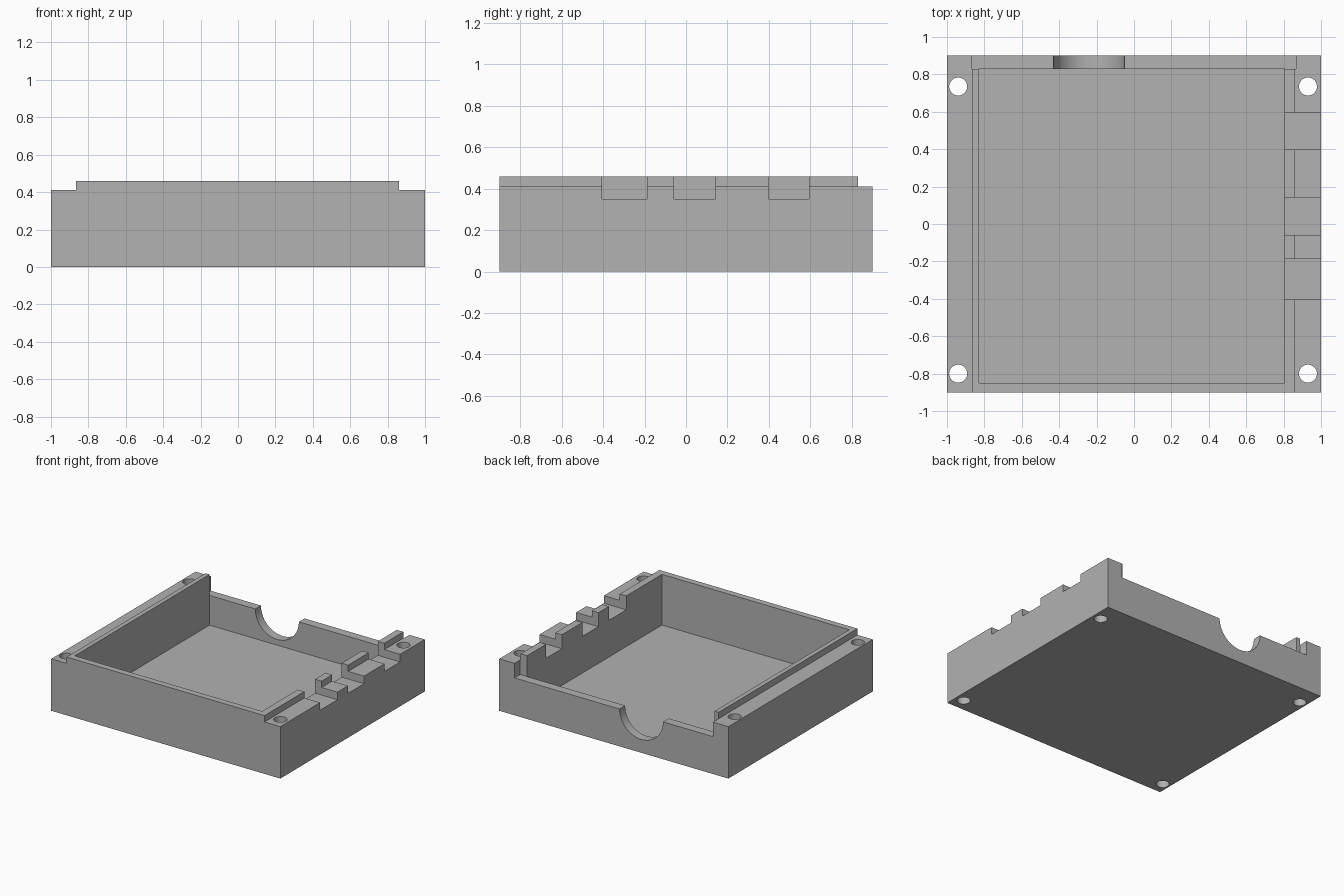
import bpy
import math

if "Cube" in bpy.data.objects:
    bpy.data.objects.remove(bpy.data.objects["Cube"], do_unlink=True)

grey = bpy.data.materials.new("plain_grey")
grey.use_nodes = True
COLOUR = (0.445, 0.445, 0.445, 1)
grey.diffuse_color = COLOUR
grey.node_tree.nodes["Principled BSDF"].inputs["Base Color"].default_value = COLOUR


def box(name, x, y, z):
    """Box from (min, max) ranges on each axis."""
    bpy.ops.mesh.primitive_cube_add(size=1)
    ob = bpy.context.object
    ob.name = name
    for v in ob.data.vertices:
        v.co = [r[0] if c < 0 else r[1] for c, r in zip(v.co, (x, y, z))]
    ob.data.materials.append(grey)
    return ob


def cylinder(name, radius, depth, location, rotation=(0, 0, 0)):
    bpy.ops.mesh.primitive_cylinder_add(vertices=64, radius=radius, depth=depth,
                                        location=location, rotation=rotation)
    ob = bpy.context.object
    ob.name = name
    ob.data.materials.append(grey)
    return ob


def cut(target, cutter):
    """Subtract the cutter, then remove it."""
    mod = target.modifiers.new("cut", "BOOLEAN")
    mod.operation = "DIFFERENCE"
    mod.solver = "EXACT"
    mod.object = cutter
    bpy.context.view_layer.objects.active = target
    bpy.ops.object.modifier_apply(modifier=mod.name)
    bpy.data.objects.remove(cutter, do_unlink=True)


TOP, LEDGE, WALL, SLOT, FLOOR = 0.46, 0.41, 0.295, 0.35, 0.06
LIP_L, LIP_R, BACK = -0.866, 0.862, 0.83
ABOVE = 0.8

tray = box("enclosure_tray", (-1, 1), (-0.9, 0.9), (0, TOP))

# ledges beside the raised lip
cut(tray, box("left_ledge", (-1.2, LIP_L), (-1.2, 1.2), (LEDGE, ABOVE)))
cut(tray, box("right_ledge", (LIP_R, 1.2), (-1.2, 1.2), (LEDGE, ABOVE)))
cut(tray, box("back_ledge", (-1.3, 1.3), (BACK, 1.2), (LEDGE, ABOVE)))

# lowered back wall between the corner posts
cut(tray, box("back_wall_trim", (LIP_L, 0.866), (BACK, 1.2), (WALL, ABOVE)))

# hollow interior
cut(tray, box("cavity", (-0.83, 0.805), (-0.85, BACK), (FLOOR, ABOVE)))

# connector slots in the left wall
for y in ((-0.405, -0.188), (-0.058, 0.143), (0.398, 0.593)):
    cut(tray, box("slot", (0.7, 1.2), y, (SLOT, ABOVE)))

# half-round cable opening in the back wall
cut(tray, cylinder("cable_opening", 0.19, 0.3, (-0.24, 0.9, WALL),
                   (math.pi / 2, 0, 0)))

# screw holes through the four corners
for x in (-0.94, 0.93):
    for y in (-0.8, 0.735):
        cut(tray, cylinder("screw_hole", 0.048, 2, (x, y, 0.2)))

bpy.ops.object.select_all(action="DESELECT")
tray.select_set(True)
bpy.context.view_layer.objects.active = tray
bpy.ops.object.shade_smooth_by_angle(angle=math.radians(30))
